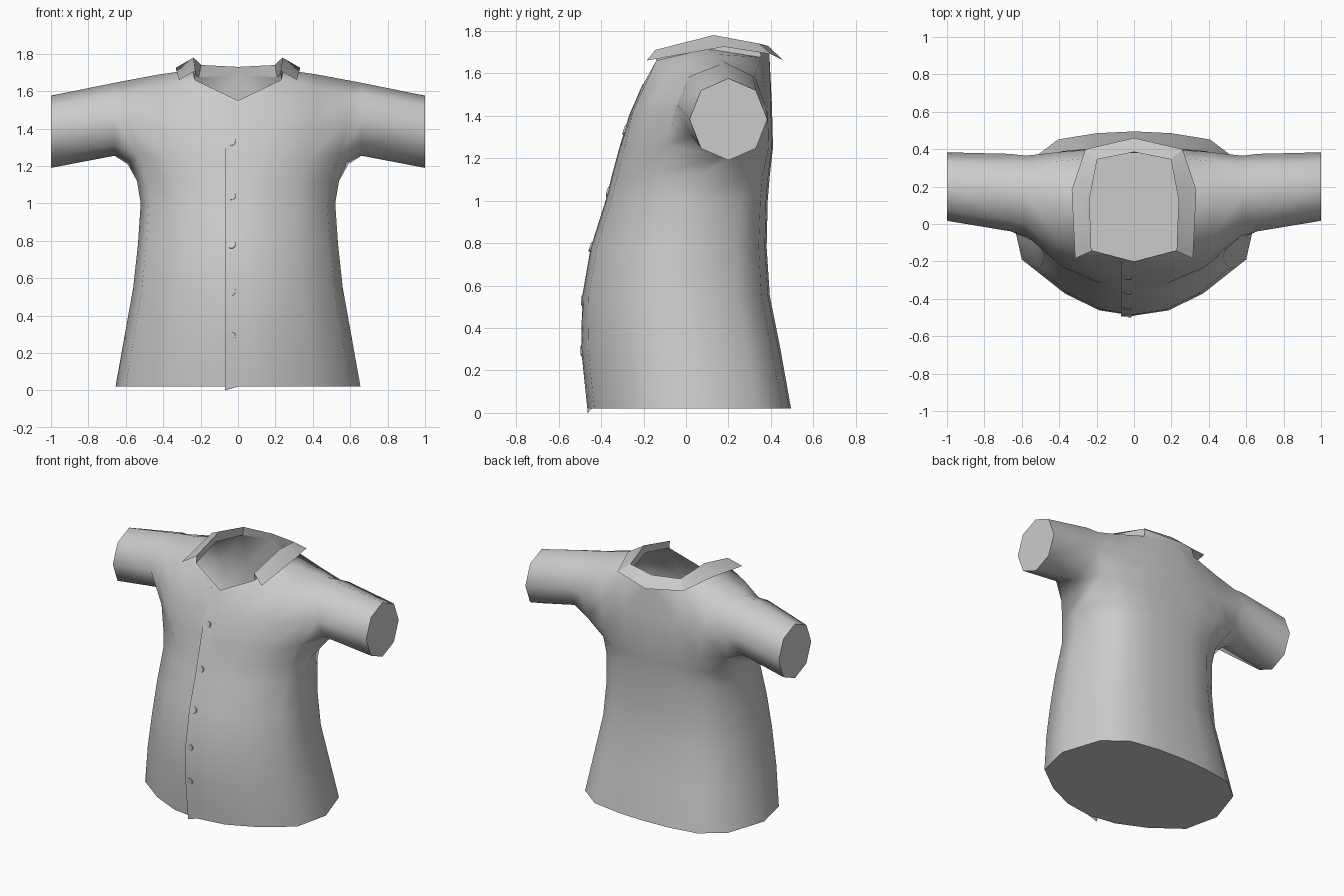
import bpy, bmesh, math
from mathutils import Vector

if "Cube" in bpy.data.objects:
    bpy.data.objects.remove(bpy.data.objects["Cube"])


def make_object(name, points, faces, mirror=True, angle=50):
    bm = bmesh.new()
    vs = [bm.verts.new(p) for p in points]
    for f in faces:
        bm.faces.new([vs[i] for i in f])
    bmesh.ops.recalc_face_normals(bm, faces=bm.faces)
    mesh = bpy.data.meshes.new(name)
    bm.to_mesh(mesh)
    bm.free()
    ob = bpy.data.objects.new(name, mesh)
    bpy.context.collection.objects.link(ob)
    bpy.ops.object.select_all(action='DESELECT')
    ob.select_set(True)
    bpy.context.view_layer.objects.active = ob
    bpy.ops.object.shade_smooth_by_angle(angle=math.radians(angle))
    if mirror:
        ob.modifiers.new("mirror", 'MIRROR').use_clip = True
    return ob


def strip(a, b):
    return [(a[i], a[i + 1], b[i + 1], b[i]) for i in range(len(a) - 1)]


# Shirt body, right half: columns run from centre front round to centre back
points, faces = [], []


def add(pts):
    start = len(points)
    points.extend(pts)
    return list(range(start, len(points)))


shape = [(0, 0), (.305, .03), (.61, .126), (.916, .283), (1, .54),
         (.86, .83), (.62, .955), (.305, .99), (0, 1)]
# height, half width, front y, back y
levels = [(.02, .655, -.46, .495), (.3, .605, -.49, .445), (.55, .56, -.485, .395),
          (.78, .535, -.445, .38), (1.0, .52, -.375, .385), (1.12, .54, -.345, .395)]
rows = [add([(u * w, yf + v * (yb - yf), z) for u, v in shape]) for z, w, yf, yb in levels]
rows.append(add([(0, -.31, 1.25), (.2, -.29, 1.25), (.38, -.23, 1.25), (.54, -.09, 1.26),
                 (.59, .17, 1.21),
                 (.55, .33, 1.26), (.38, .39, 1.25), (.2, .405, 1.25), (0, .41, 1.25)]))
for a, b in zip(rows, rows[1:]):
    faces += strip(a, b)
faces.append(rows[0])

# Chest and upper back, leaving the armhole open
low = rows[-1]
front1 = add([(0, -.265, 1.4), (.2, -.25, 1.42), (.4, -.19, 1.42), (.58, -.06, 1.43)])
front2 = add([(0, -.2, 1.55), (.23, -.14, 1.66), (.42, -.07, 1.62), (.58, .01, 1.58)])
back1 = add([(.58, .365, 1.43), (.4, .385, 1.43), (.2, .4, 1.45), (0, .405, 1.45)])
back2 = add([(.58, .325, 1.58), (.42, .335, 1.62), (.21, .355, 1.675), (0, .393, 1.685)])
top = add([(.245, .1, 1.715), (.42, .14, 1.69), (.58, .165, 1.66)])
faces += strip(low[:4], front1) + strip(front1, front2)
faces += strip(low[5:], back1) + strip(back1, back2)
faces += strip(front2[1:], top) + strip(top[::-1], back2[:3])

# Eight-sided sleeve growing out of the armhole
ring = [low[4], low[3], front1[3], front2[3], top[2], back2[0], back1[0], low[5]]
for x, y, z, ry, rz in [(.66, .168, 1.45, .207, .195), (1, .2, 1.383, .183, .193)]:
    new = add([(x, y - ry * math.sin(i * math.pi / 4), z - rz * math.cos(i * math.pi / 4))
               for i in range(8)])
    faces += strip(ring + ring[:1], new + new[:1])
    ring = new
faces.append(ring)
make_object("shirt_body", points, faces, angle=70)

# Folded collar: neck edge, fold, outer edge
collar = [(.23, -.14, 1.66), (.245, .1, 1.715), (.21, .355, 1.675), (0, .393, 1.685),
          (.228, -.145, 1.71), (.238, .13, 1.78), (.197, .345, 1.74), (0, .385, 1.73),
          (.315, -.185, 1.66), (.333, .18, 1.725), (.26, .4, 1.69), (0, .46, 1.66)]
make_object("collar", collar,
            strip(range(4), range(4, 8)) + strip(range(4, 8), range(8, 12)), angle=30)

# Button placket overlapping the centre front
profile = [(yf, z) for z, w, yf, yb in levels] + [(-.31, 1.25), (-.265, 1.4), (-.2, 1.55)]
inner = [(-.07, y + .015, z) for y, z in profile]
edge = [(-.07, y - .004, z) for y, z in profile]
edge[0] = (-.07, profile[0][0] - .003, 0)
middle = [(.0, y - .001, z) for y, z in profile]
n = len(profile)
make_object("placket", inner + edge + middle,
            strip(range(n), range(n, 2 * n)) + strip(range(n, 2 * n), range(2 * n, 3 * n)),
            mirror=False)

# Buttons, half sunk into the placket
for i, z in enumerate([.29, .53, .78, 1.04, 1.33]):
    for (y0, z0), (y1, z1) in zip(profile, profile[1:]):
        if z0 <= z < z1:
            y = y0 + (y1 - y0) * (z - z0) / (z1 - z0)
            normal = Vector((-.12 * (z1 - z0), -(z1 - z0), y1 - y0))
    bpy.ops.mesh.primitive_cylinder_add(vertices=12, radius=.023, depth=.016,
                                        location=(-.035, y + .001, z),
                                        rotation=normal.to_track_quat('Z', 'Y').to_euler())
    bpy.context.object.name = f"button_{i + 1}"
    bpy.ops.object.shade_smooth_by_angle(angle=math.radians(40))
